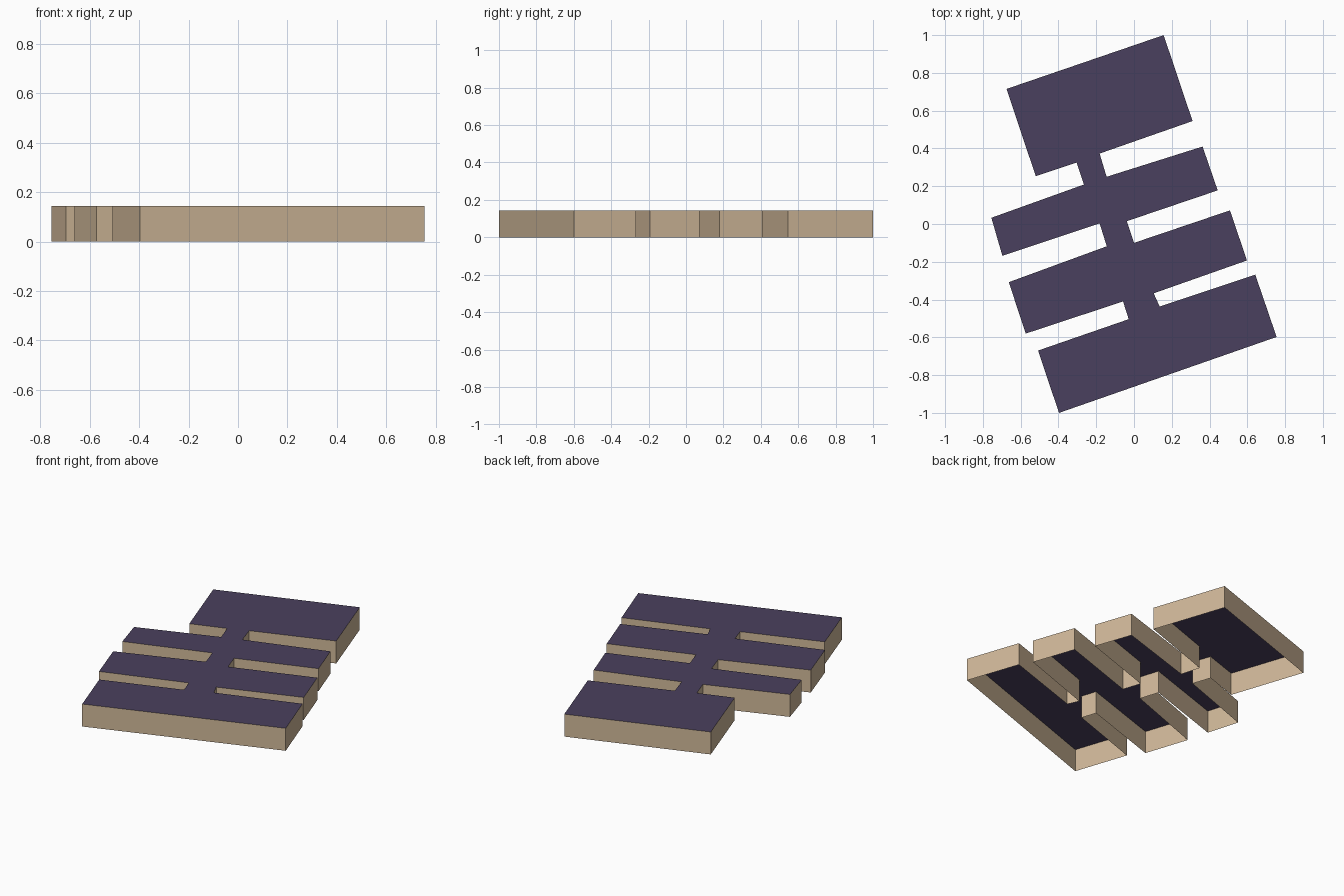
import bpy
import bmesh

HEIGHT = 0.143

cube = bpy.data.objects.get("Cube")
if cube:
    bpy.data.objects.remove(cube, do_unlink=True)


def make_material(name, srgb):
    """Flat material from an sRGB colour, stored as linear values."""
    linear = [((c / 255 + 0.055) / 1.055) ** 2.4 for c in srgb]
    material = bpy.data.materials.new(name)
    material.use_nodes = True
    material.diffuse_color = (*linear, 1)
    shader = material.node_tree.nodes["Principled BSDF"]
    shader.inputs["Base Color"].default_value = (*linear, 1)
    shader.inputs["Roughness"].default_value = 0.9
    return material


def make_object(name, bm, material):
    mesh = bpy.data.meshes.new(name)
    bm.to_mesh(mesh)
    bm.free()
    mesh.materials.append(material)
    obj = bpy.data.objects.new(name, mesh)
    bpy.context.collection.objects.link(obj)
    return obj


# Footprint: four wings joined by three narrow links.
# The right side runs from back to front, the left side from front to back.
right_side = [
    (0.157, 1.0), (0.31, 0.545),         # back wing
    (-0.182, 0.373), (-0.145, 0.25),     # link
    (0.363, 0.41), (0.443, 0.178),       # second wing
    (-0.038, 0.015), (0.0, -0.1),        # link
    (0.508, 0.072), (0.598, -0.193),     # third wing
    (0.104, -0.367), (0.136, -0.437),    # link
    (0.642, -0.268), (0.755, -0.598),    # front wing
]
left_side = [
    (-0.397, -1.0), (-0.508, -0.67),     # front wing
    (-0.028, -0.504), (-0.058, -0.41),   # link
    (-0.573, -0.58), (-0.663, -0.308),   # third wing
    (-0.144, -0.118), (-0.182, 0.003),   # link
    (-0.697, -0.168), (-0.755, 0.033),   # second wing
    (-0.265, 0.209), (-0.304, 0.325),    # link
    (-0.52, 0.253), (-0.675, 0.715),     # back wing
]
# Counter-clockwise, so that the roof faces up and the walls face out
outline = list(reversed(right_side + left_side))

wall_paint = make_material("tan wall", (208, 184, 153))
roof_paint = make_material("dark purple roof", (74, 64, 94))

# Flat roof
bm = bmesh.new()
bm.faces.new([bm.verts.new((x, y, HEIGHT)) for x, y in outline])
make_object("roof", bm, roof_paint)

# Outer walls, open underneath
bm = bmesh.new()
lower = [bm.verts.new((x, y, 0)) for x, y in outline]
upper = [bm.verts.new((x, y, HEIGHT)) for x, y in outline]
for i in range(len(outline)):
    j = (i + 1) % len(outline)
    bm.faces.new((lower[i], lower[j], upper[j], upper[i]))
make_object("walls", bm, wall_paint)
